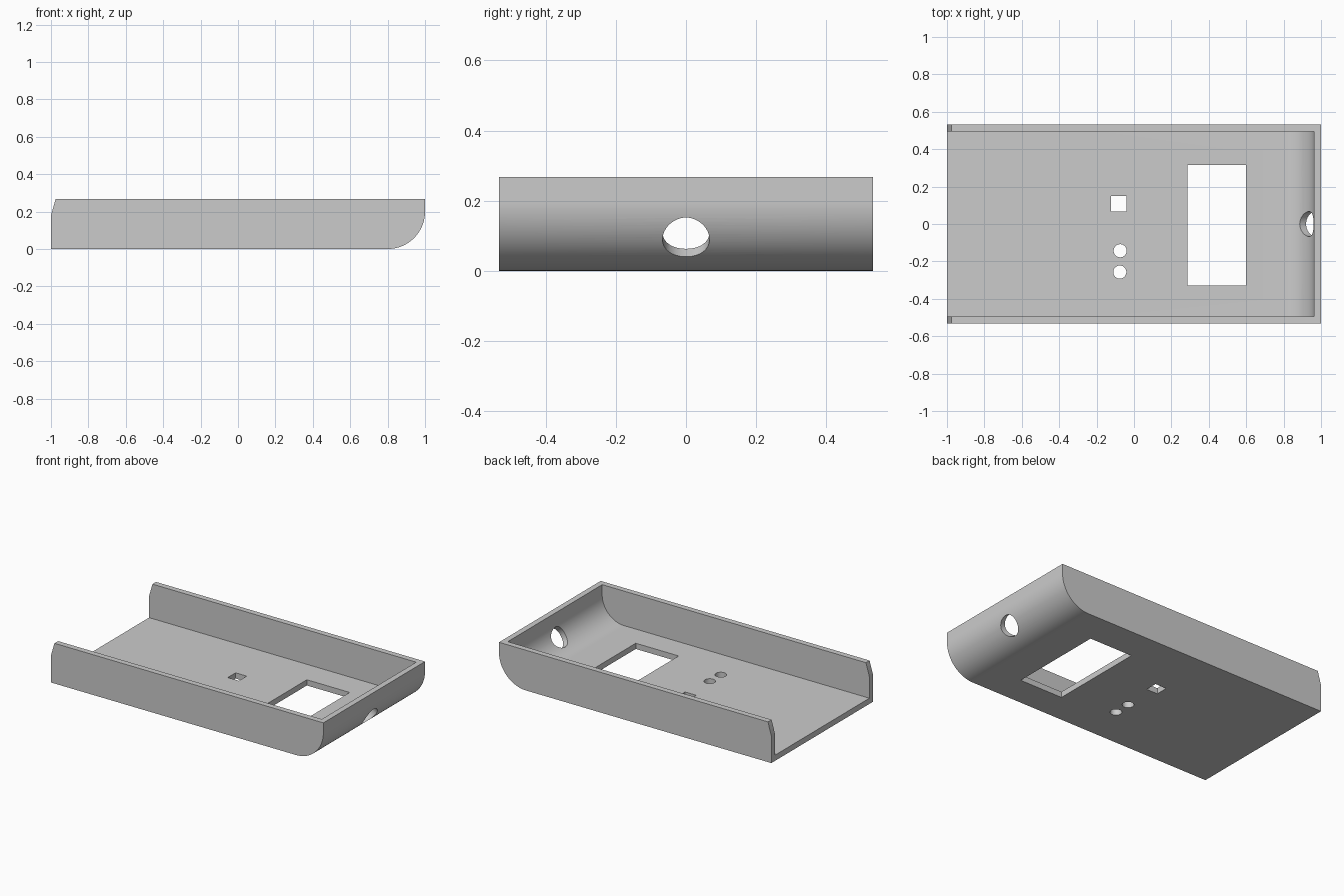
import bpy, bmesh
from math import sin, cos, pi, radians
from mathutils import Matrix, Vector

cube = bpy.data.objects.get("Cube")
if cube:
    bpy.data.objects.remove(cube, do_unlink=True)

HALF_W, HEIGHT, WALL, BEND = 0.533, 0.267, 0.038, 0.2
BEND_X = 1 - BEND          # centre of the rounded end, at height BEND

grey = bpy.data.materials.new("light grey plastic")
grey.use_nodes = True
colour = (0.6, 0.6, 0.6, 1)
grey.diffuse_color = colour
grey.node_tree.nodes["Principled BSDF"].inputs["Base Color"].default_value = colour


def make_object(name, bm):
    bmesh.ops.recalc_face_normals(bm, faces=bm.faces)
    mesh = bpy.data.meshes.new(name)
    bm.to_mesh(mesh)
    bm.free()
    mesh.materials.append(grey)
    obj = bpy.data.objects.new(name, mesh)
    bpy.context.collection.objects.link(obj)
    return obj


def bend(radius, steps=32):
    """Quarter arc from the floor up to the end wall."""
    return [(BEND_X + radius * sin(a), BEND - radius * cos(a))
            for a in (pi / 2 * i / steps for i in range(steps + 1))]


def side_extrusion(name, profile, half_width):
    """Extrude an x-z profile symmetrically across y."""
    bm = bmesh.new()
    face = bm.faces.new([bm.verts.new((x, -half_width, z)) for x, z in profile])
    new = bmesh.ops.extrude_face_region(bm, geom=[face])["geom"]
    verts = [v for v in new if isinstance(v, bmesh.types.BMVert)]
    bmesh.ops.translate(bm, verts=verts, vec=(0, 2 * half_width, 0))
    return make_object(name, bm)


def box(name, x0, x1, y0, y1):
    bm = bmesh.new()
    bmesh.ops.create_cube(bm, size=1, matrix=Matrix.Translation(
        ((x0 + x1) / 2, (y0 + y1) / 2, 0)) @ Matrix.Diagonal((x1 - x0, y1 - y0, 0.2, 1)))
    return make_object(name, bm)


def cylinder(name, centre, radius, depth, axis=(0, 0, 1)):
    bm = bmesh.new()
    turn = Vector(axis).to_track_quat('Z', 'Y').to_matrix().to_4x4()
    bmesh.ops.create_cone(bm, cap_ends=True, segments=48, radius1=radius, radius2=radius,
                          depth=depth, matrix=Matrix.Translation(centre) @ turn)
    return make_object(name, bm)


# Outer tray body, with one rounded end and slanted tips at the open end
tray = side_extrusion("enclosure_tray", [(-1, 0)] + bend(BEND) +
                      [(1, HEIGHT), (-0.975, HEIGHT), (-1, 0.18)], HALF_W)

# Hollow interior, screen window, switch slot, button holes and cable hole
angle = radians(33.5)
outward = Vector((cos(angle), 0, -sin(angle)))
cutters = [
    side_extrusion("interior_cutter", [(-1.2, WALL)] + bend(BEND - WALL) +
                   [(1 - WALL, 0.5), (-1.2, 0.5)], HALF_W - WALL),
    box("window_cutter", 0.285, 0.6, -0.33, 0.315),
    box("switch_cutter", -0.123, -0.041, 0.068, 0.15),
    cylinder("upper_button_cutter", (-0.074, -0.143, 0), 0.035, 0.2),
    cylinder("lower_button_cutter", (-0.076, -0.257, 0), 0.035, 0.2),
    cylinder("cable_cutter", Vector((BEND_X, 0, BEND)) + outward * 0.18, 0.067, 0.16, outward),
]
bpy.context.view_layer.objects.active = tray
for cutter in cutters:
    cutter.hide_render = True
    cut = tray.modifiers.new(cutter.name, 'BOOLEAN')
    cut.operation = 'DIFFERENCE'
    cut.solver = 'EXACT'
    cut.object = cutter
    bpy.ops.object.modifier_apply(modifier=cut.name)
    bpy.data.objects.remove(cutter, do_unlink=True)

bpy.ops.object.select_all(action='DESELECT')
tray.select_set(True)
bpy.ops.object.shade_smooth_by_angle(angle=radians(30))
